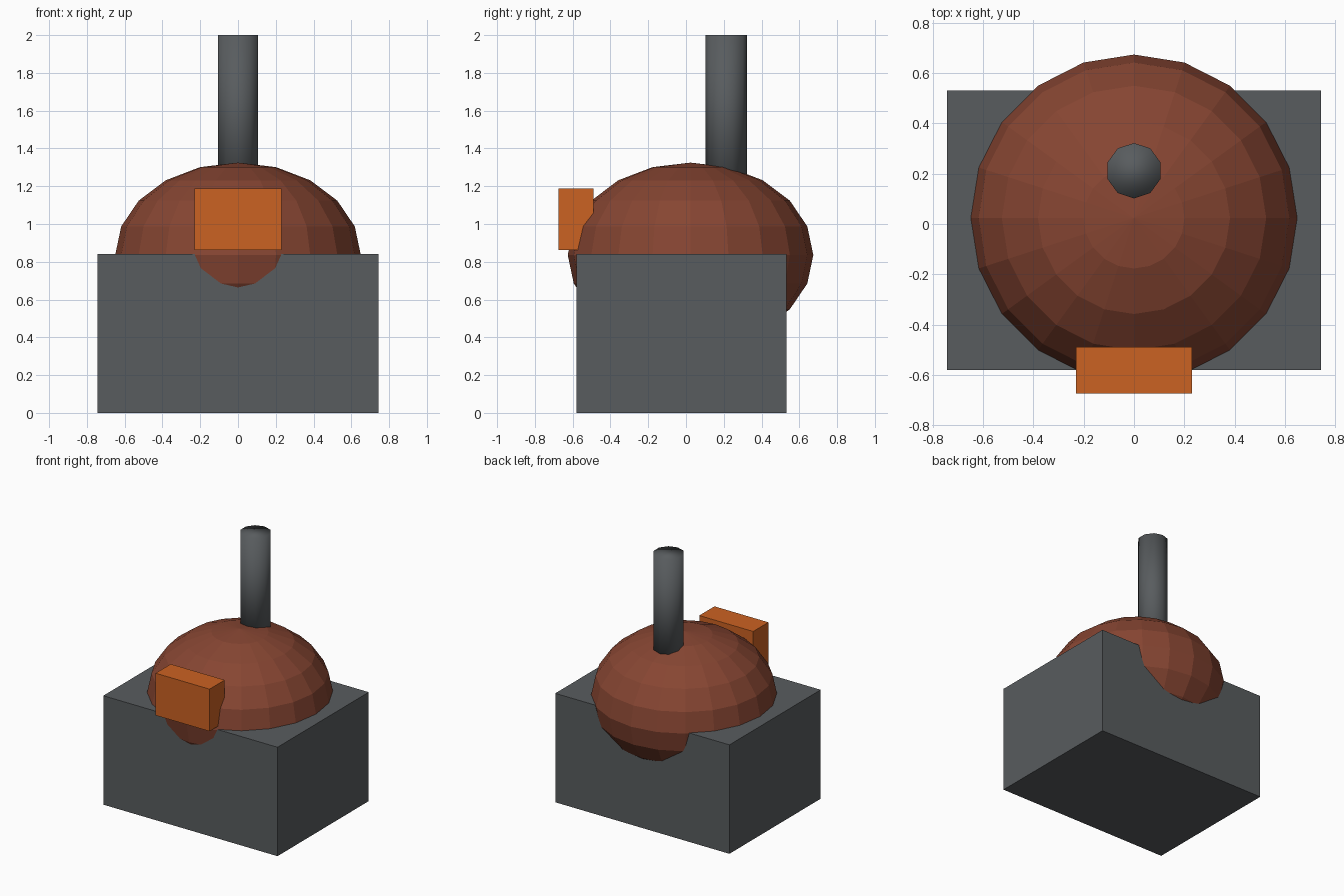
import bpy
import math

if "Cube" in bpy.data.objects:
    bpy.data.objects.remove(bpy.data.objects["Cube"])


def material(name, rgb):
    m = bpy.data.materials.new(name)
    m.diffuse_color = (*rgb, 1.0)
    m.use_nodes = True
    m.node_tree.nodes["Principled BSDF"].inputs["Base Color"].default_value = m.diffuse_color
    return m


def finish(name, mat):
    ob = bpy.context.object
    ob.name = name
    ob.data.name = name
    bpy.ops.object.transform_apply(location=False, rotation=True, scale=True)
    ob.data.materials.append(mat)
    return ob


def box(name, x, y, z, mat):
    spans = (x, y, z)
    bpy.ops.mesh.primitive_cube_add(size=1, location=[(a + b) / 2 for a, b in spans])
    bpy.context.object.scale = [b - a for a, b in spans]
    return finish(name, mat)


grey = material("dark grey stone", (0.098, 0.107, 0.113))
clay = material("red brown clay", (0.24, 0.06, 0.032))
orange = material("orange", (0.60, 0.122, 0.016))

# Stone block the oven stands on
box("base_block", (-0.743, 0.743), (-0.58, 0.532), (0, 0.84), grey)

# Flattened faceted dome, bulging over the front and back of the block
bpy.ops.mesh.primitive_uv_sphere_add(segments=20, ring_count=10, radius=1,
                                     location=(0, 0.024, 0.836))
bpy.context.object.scale = (0.65, 0.65, 0.489)
finish("oven_dome", clay)

# Door block at the front of the dome
box("oven_door", (-0.23, 0.23), (-0.675, -0.49), (0.862, 1.187), orange)

# Ten-sided smooth chimney, sunk into the dome
bpy.ops.mesh.primitive_cylinder_add(vertices=10, radius=0.11, depth=0.85,
                                    location=(0, 0.212, 1.575))
chimney = finish("chimney", grey)
chimney.data.polygons.foreach_set("use_smooth", [True] * len(chimney.data.polygons))
